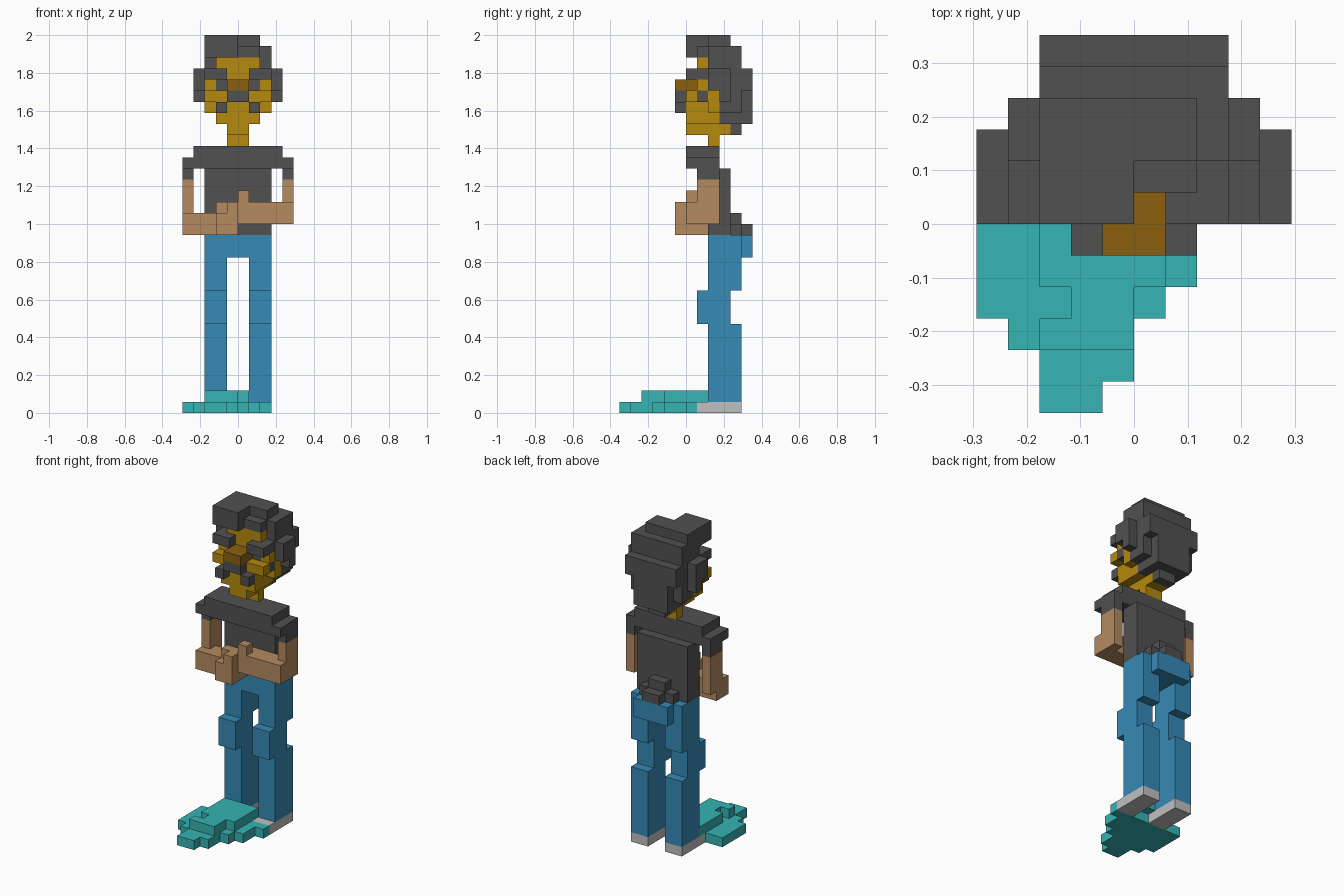
import bpy
import bmesh
from mathutils import Vector

cube = bpy.data.objects.get("Cube")
if cube:
    bpy.data.objects.remove(cube, do_unlink=True)

U = 2 / 34  # edge length of one block


def srgb(r, g, b):
    return [((c / 255 + 0.055) / 1.055) ** 2.4 for c in (r, g, b)] + [1]


def material(name, rgb):
    m = bpy.data.materials.new(name)
    m.use_nodes = True
    col = srgb(*rgb)
    m.diffuse_color = col
    bsdf = next(n for n in m.node_tree.nodes if n.type == 'BSDF_PRINCIPLED')
    bsdf.inputs["Base Color"].default_value = col
    bsdf.inputs["Roughness"].default_value = 0.9
    return m


charcoal = material("charcoal", (81, 81, 81))
gold = material("gold skin", (182, 138, 14))
brown = material("nose brown", (140, 96, 16))
tan = material("tan skin", (181, 138, 96))
denim = material("denim blue", (54, 138, 182))
teal = material("teal", (54, 179, 179))
grey = material("light grey", (192, 192, 192))

cells = {}    # block position -> part name
colours = {}  # part name -> material


def box(part, mat, x0, x1, y0, y1, z0, z1, mirror=False):
    """Fill a range of blocks; later boxes replace earlier ones."""
    colours[part] = mat
    for x in range(x0, x1):
        for y in range(y0, y1):
            for z in range(z0, z1):
                cells[(x, y, z)] = part
                if mirror:
                    cells[(-1 - x, y, z)] = part


def build(part):
    """Make one mesh of the part's outer faces, with flat areas merged."""
    own = {c for c, p in cells.items() if p == part}
    bm = bmesh.new()
    for c in own:
        for axis in range(3):
            for side in (0, 1):
                n = list(c)
                n[axis] += 1 if side else -1
                if tuple(n) in own:
                    continue
                a, b = (axis + 1) % 3, (axis + 2) % 3
                ring = [(0, 0), (1, 0), (1, 1), (0, 1)]
                verts = []
                for i, j in (ring if side else ring[::-1]):
                    p = Vector(c)
                    p[axis] += side
                    p[a] += i
                    p[b] += j
                    verts.append(bm.verts.new(p * U))
                bm.faces.new(verts)
    bmesh.ops.remove_doubles(bm, verts=bm.verts, dist=U * 0.01)
    bmesh.ops.dissolve_limit(bm, angle_limit=0.01, verts=bm.verts, edges=bm.edges)
    mesh = bpy.data.meshes.new(part)
    bm.to_mesh(mesh)
    bm.free()
    mesh.materials.append(colours[part])
    bpy.context.collection.objects.link(bpy.data.objects.new(part, mesh))


# Splat on the floor: low layer, then raised layer
for b in ((-5, 2, -2, 1), (-5, 1, -3, -2), (-4, 0, -4, -3), (-3, 0, -5, -4),
          (-3, -1, -6, -5), (1, 3, 0, 1)):
    box("splat", teal, *b, 0, 1)
for b in ((-3, 1, -2, 2), (-2, 0, -3, -2), (-3, 0, -4, -3)):
    box("splat", teal, *b, 1, 2)

# Shoes
box("shoes", grey, 1, 3, 1, 5, 0, 1, True)

# Trousers: shins, knees, thighs, hips, seat
box("trousers", denim, 1, 3, 2, 5, 1, 8, True)
box("trousers", denim, 1, 3, 1, 4, 8, 11, True)
box("trousers", denim, 1, 3, 2, 5, 11, 14, True)
box("trousers", denim, -3, 3, 2, 5, 14, 16)
box("trousers", denim, -2, 2, 5, 6, 14, 16)

# Shirt: torso, shoulders, sleeves, bunched tail
box("shirt", charcoal, -3, 3, 2, 4, 16, 22)
box("shirt", charcoal, -4, 4, 0, 3, 22, 24)
box("shirt", charcoal, 4, 5, 0, 3, 22, 23, True)
box("shirt", charcoal, 4, 5, 1, 3, 21, 22, True)
box("shirt", charcoal, -2, 2, 4, 5, 16, 17)
box("shirt", charcoal, -1, 1, 5, 6, 16, 17)
box("shirt", charcoal, -1, 1, 4, 5, 17, 18)

# Folded arms
box("right_arm", tan, -5, -4, 1, 3, 17, 21)
box("right_arm", tan, -5, 0, 0, 2, 16, 18)
box("right_arm", tan, -2, 0, -1, 0, 16, 18)
box("right_arm", tan, -1, 0, -1, 1, 18, 19)
box("right_arm", tan, -2, -1, 0, 1, 18, 19)
box("left_arm", tan, 4, 5, 1, 3, 17, 21)
box("left_arm", tan, 0, 5, 0, 2, 17, 19)
box("left_arm", tan, 0, 1, 0, 1, 19, 20)

# Head: neck, chin, jaw, cheeks, upper face
box("head", gold, -1, 1, 2, 3, 24, 25)
box("head", gold, -1, 1, 0, 4, 25, 26)
box("head", gold, -2, 2, 0, 3, 26, 29)
box("head", gold, -3, 3, 0, 1, 28, 29)
box("head", gold, -3, 3, 2, 3, 27, 29)
box("head", gold, -2, 2, 1, 4, 28, 32)
box("head", gold, -3, 3, 1, 2, 29, 30)

# Hair: back and sides, crown, front tuft
for b in ((-1, 1, 4, 5, 25, 26), (-2, 2, 3, 6, 26, 27), (-3, 3, 3, 5, 27, 29),
          (-2, 2, 5, 6, 27, 29), (-3, 3, 2, 6, 29, 31), (-3, 3, 2, 5, 31, 33),
          (-3, 2, 2, 4, 33, 34), (-3, 0, 0, 2, 32, 34), (0, 2, 1, 2, 32, 33)):
    box("hair", charcoal, *b)
box("hair", charcoal, 3, 4, 2, 4, 29, 31, True)
box("hair", charcoal, 3, 4, 3, 4, 28, 29, True)
box("hair", charcoal, 2, 3, 1, 2, 28, 29, True)

# Face details
box("eyebrows", charcoal, 1, 3, 0, 1, 30, 31, True)
box("eyebrows", charcoal, 2, 3, 1, 2, 30, 31, True)
box("eyes", charcoal, 1, 2, 1, 2, 29, 30, True)
box("nose", brown, -1, 1, -1, 1, 29, 30)
box("moustache", charcoal, -1, 1, -1, 0, 28, 29)
box("moustache", charcoal, 1, 2, -1, 0, 27, 28, True)

for name in colours:
    build(name)
